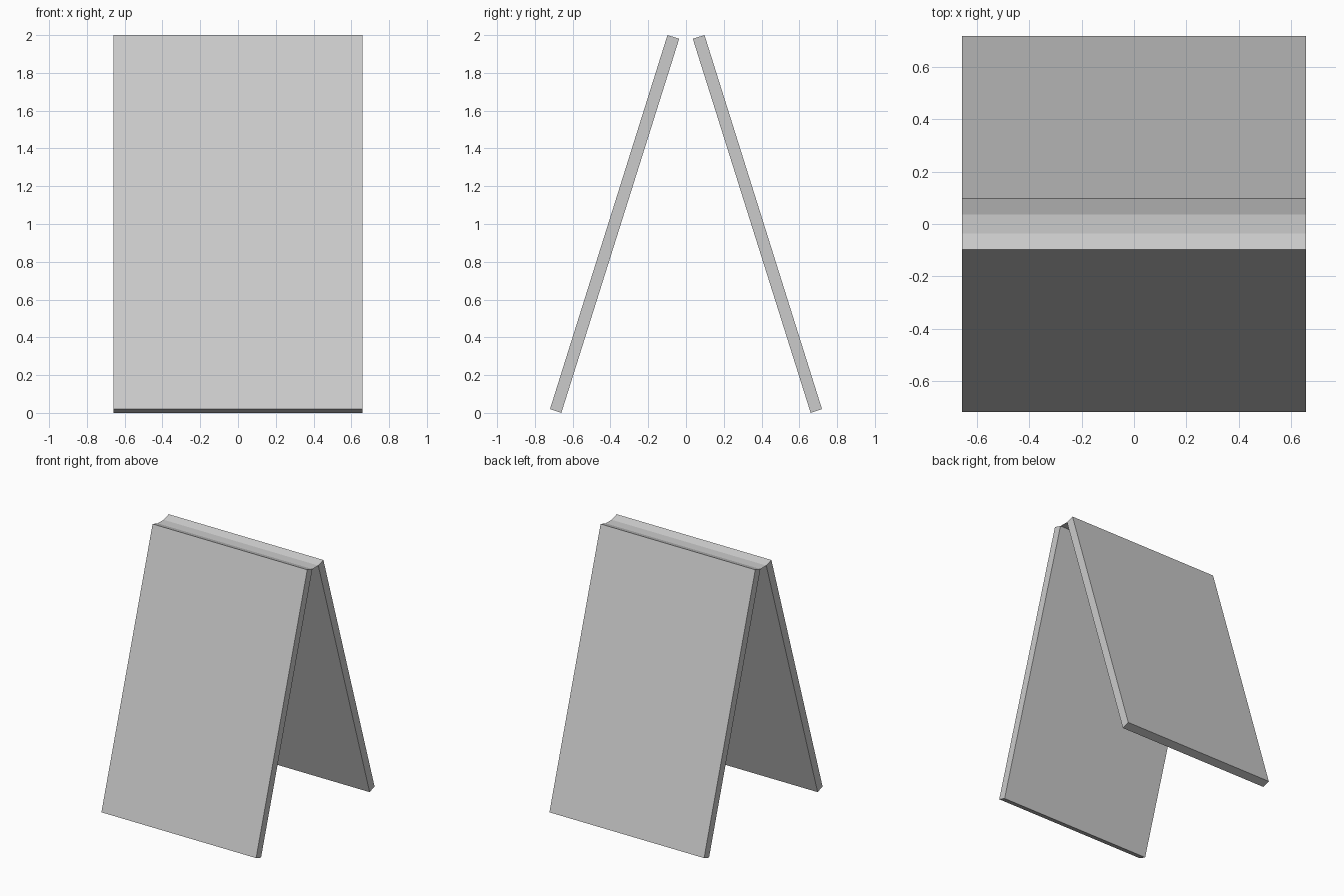
import bpy

if "Cube" in bpy.data.objects:
    bpy.data.objects.remove(bpy.data.objects["Cube"])

HALF_W = 0.658  # half width along x


def make_mesh(name, verts, faces):
    mesh = bpy.data.meshes.new(name)
    mesh.from_pydata(verts, [], faces)
    mesh.update()
    obj = bpy.data.objects.new(name, mesh)
    bpy.context.collection.objects.link(obj)
    return obj


def leaning_board(name, side):
    # Side profile (y, z): bottom outer, bottom inner, top inner, top outer
    profile = [(0.72, 0.02), (0.66, 0.0), (0.036, 1.981), (0.098, 2.0)]
    verts = [(x, side * y, z) for x in (-HALF_W, HALF_W) for y, z in profile]
    faces = [(0, 1, 2, 3), (7, 6, 5, 4)]
    faces += [(i, i + 4, (i + 1) % 4 + 4, (i + 1) % 4) for i in range(4)]
    if side > 0:
        faces = [f[::-1] for f in faces]
    return make_mesh(name, verts, faces)


# Two boards leaning towards each other
leaning_board("front_board", -1)
leaning_board("back_board", 1)

# Thin flat hinge strip joining the inner top edges
make_mesh("hinge_strip",
          [(-HALF_W, -0.036, 1.981), (HALF_W, -0.036, 1.981),
           (HALF_W, 0.036, 1.981), (-HALF_W, 0.036, 1.981)],
          [(0, 1, 2, 3)])

# Consistent outward normals on the boards
import bmesh
for name in ("front_board", "back_board"):
    mesh = bpy.data.objects[name].data
    bm = bmesh.new()
    bm.from_mesh(mesh)
    bmesh.ops.recalc_face_normals(bm, faces=bm.faces)
    bm.to_mesh(mesh)
    bm.free()
